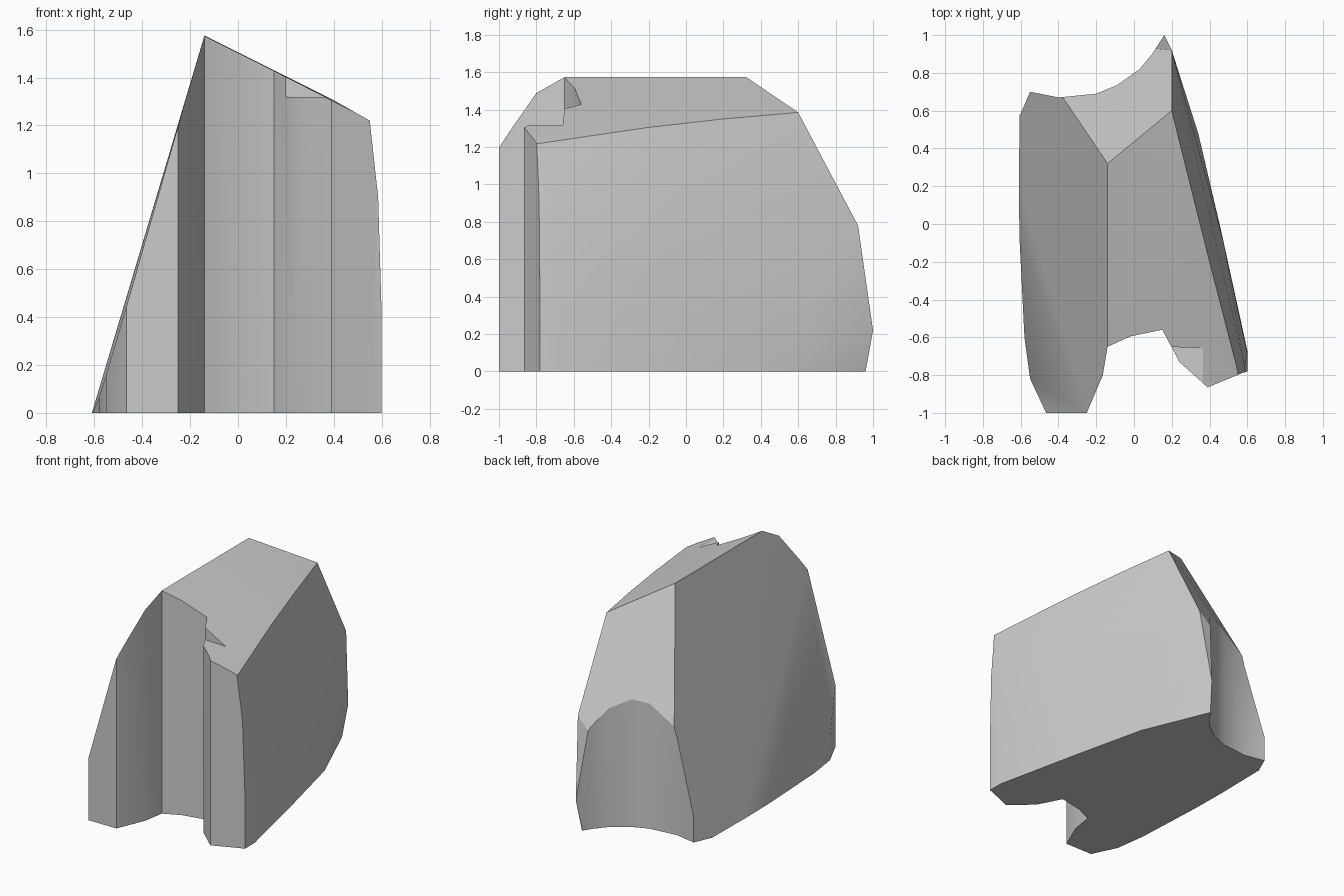
import bpy, bmesh

if "Cube" in bpy.data.objects:
    bpy.data.objects.remove(bpy.data.objects["Cube"])


def link_mesh(name, bm):
    bmesh.ops.recalc_face_normals(bm, faces=bm.faces[:])
    me = bpy.data.meshes.new(name)
    bm.to_mesh(me)
    bm.free()
    ob = bpy.data.objects.new(name, me)
    bpy.context.collection.objects.link(ob)
    return ob


def hull(name, pts):
    bm = bmesh.new()
    for p in pts:
        bm.verts.new(p)
    res = bmesh.ops.convex_hull(bm, input=bm.verts[:])
    loose = [v for v in bm.verts if not v.link_faces]
    bmesh.ops.delete(bm, geom=loose, context='VERTS')
    return link_mesh(name, bm)


def prism(name, outline, z0, z1):
    bm = bmesh.new()
    f = bm.faces.new([bm.verts.new((x, y, z0)) for x, y in outline])
    top = bmesh.ops.extrude_face_region(bm, geom=[f])
    bmesh.ops.translate(bm, vec=(0, 0, z1 - z0),
                        verts=[g for g in top['geom'] if isinstance(g, bmesh.types.BMVert)])
    return link_mesh(name, bm)


def cut(ob, cutter, op):
    m = ob.modifiers.new("cut", 'BOOLEAN')
    m.operation, m.object, m.solver = op, cutter, 'EXACT'
    bpy.context.view_layer.objects.active = ob
    bpy.ops.object.modifier_apply(modifier=m.name)
    bpy.data.objects.remove(cutter)


# Rock block: leaning left face, sloped roof, sloped back, bowed right face
rock = hull("rock", [
    # left face and ridge
    (-0.59, -1.2, 0), (-0.61, 0.2, 0), (-0.60, 1.0, 0),
    (-0.14, -1.2, 1.57), (-0.14, -0.42, 1.575), (-0.14, 0.32, 1.575),
    # right face, foot
    (0.60, -1.2, 0), (0.60, -0.67, 0), (0.46, -0.03, 0), (0.34, 0.48, 0), (0.14, 0.96, 0),
    # right face, middle
    (0.60, -1.2, 0.4), (0.60, -0.69, 0.4), (0.475, -0.1, 0.4), (0.16, 1.0, 0.22),
    (0.585, -1.2, 0.9), (0.585, -0.75, 0.9), (0.43, -0.08, 0.9), (0.2, 0.92, 0.78),
    # right face, roof edge
    (0.55, -1.2, 1.22), (0.55, -0.78, 1.22), (0.40, -0.2, 1.305), (0.30, 0.2, 1.35),
    (0.2, 0.6, 1.385),
])

# Ground outline: grooved front and hollow back walls
walls = prism("wall_outline", [
    (-0.7, 0.2), (-0.605, -0.1), (-0.58, -0.6), (-0.55, -0.82), (-0.465, -1.0),
    (-0.25, -1.0), (-0.165, -0.80), (-0.14, -0.65), (-0.02, -0.595), (0.15, -0.56),
    (0.24, -0.73), (0.39, -0.865), (0.57, -0.79), (0.8, -0.72), (0.8, 1.1), (0.22, 1.1),
    (0.16, 1.0), (0.10, 0.905), (0.03, 0.82), (-0.09, 0.735), (-0.2, 0.69),
    (-0.4, 0.67), (-0.55, 0.70), (-0.60, 0.585), (-0.7, 0.5)], -0.2, 2.0)
cut(rock, walls, 'INTERSECT')

# Small broken ledge on the roof
ledge = hull("ledge_cutter", [(x, y, z) for z in (1.318, 1.6) for x, y in
             ((0.19, -0.65), (0.39, -0.66), (0.385, -0.95), (0.19, -0.95))])
cut(rock, ledge, 'DIFFERENCE')

# Soft faces with crisp edges
bpy.ops.object.select_all(action='DESELECT')
rock.select_set(True)
bpy.context.view_layer.objects.active = rock
bpy.ops.object.shade_smooth_by_angle(angle=0.45)
